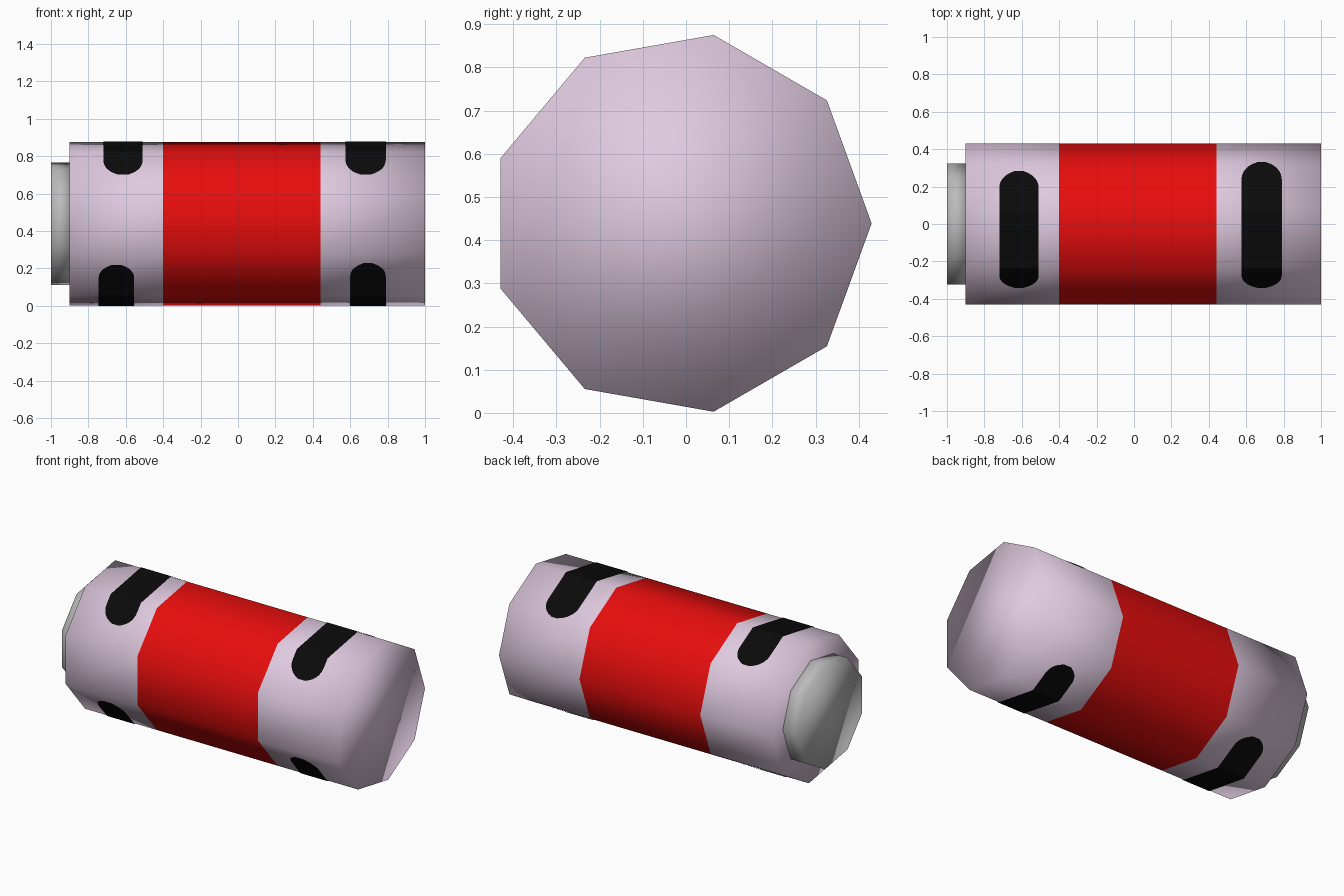
import bpy
import math

if "Cube" in bpy.data.objects:
    bpy.data.objects.remove(bpy.data.objects["Cube"])

CY, CZ, SIDES = -0.013, 0.439, 9
R_BODY, R_CAP = 0.443, 0.333


def material(name, rgb):
    m = bpy.data.materials.new(name)
    m.diffuse_color = (*rgb, 1)
    m.use_nodes = True
    m.node_tree.nodes["Principled BSDF"].inputs["Base Color"].default_value = m.diffuse_color
    return m


LILAC = material("pale_lilac", (0.74, 0.59, 0.74))
RED = material("red", (0.80, 0.004, 0.004))
BLACK = material("black", (0.003, 0.003, 0.003))
GREY = material("grey", (0.50, 0.50, 0.50))


def make(name, verts, faces, mats):
    me = bpy.data.meshes.new(name)
    me.from_pydata(verts, [], faces)
    for m in mats:
        me.materials.append(m)
    for p in me.polygons:
        p.use_smooth = True
    me.update()
    ob = bpy.data.objects.new(name, me)
    bpy.context.collection.objects.link(ob)
    return ob


def prism(name, xs, r, cy, mats):
    """Nine-sided bar along x with a ring of vertices at each x."""
    n = SIDES
    verts = [(x, cy + r * math.cos(math.tau * i / n), CZ + r * math.sin(math.tau * i / n))
             for x in xs for i in range(n)]
    faces = [(k * n + i, (k + 1) * n + i, (k + 1) * n + (i + 1) % n, k * n + (i + 1) % n)
             for k in range(len(xs) - 1) for i in range(n)]
    faces = [f[::-1] for f in faces]
    last = (len(xs) - 1) * n
    faces.append(tuple(range(n - 1, -1, -1)))
    faces.append(tuple(last + i for i in range(n)))
    return make(name, verts, faces, mats)


# main body, with a red band around the middle
body = prism("body", [-0.9, -0.4, 0.44, 1.0], R_BODY, CY, [LILAC, RED])
for p in body.data.polygons:
    if -0.4 < p.center.x < 0.44:
        p.material_index = 1

# small grey end cap
prism("end_cap", [-1.0, -0.89], R_CAP, -0.010, [GREY])


def on_body(a, lift=0.0035):
    """Point of the nine-sided outline at angle a, slightly raised."""
    step = math.tau / SIDES
    mid = (math.floor(a / step) + 0.5) * step
    r = (R_BODY * math.cos(step / 2) + lift) / math.cos(a - mid)
    return CY + r * math.cos(a), CZ + r * math.sin(a)


def patch(name, x0, x1, start, end):
    """Round-ended strip wrapped on the body between two (y, z) points."""
    a0 = math.atan2(start[1] - CZ, start[0] - CY)
    a1 = math.atan2(end[1] - CZ, end[0] - CY)
    step = math.tau / SIDES
    angles = [a0 + (a1 - a0) * i / 60 for i in range(61)]
    angles += [k * step for k in range(-SIDES, SIDES) if a0 < k * step < a1]
    angles.sort()
    cx, hw = (x0 + x1) / 2, (x1 - x0) / 2
    verts = []
    for a in angles:
        d = min(min(a - a0, a1 - a) * R_BODY, hw)
        w = max(hw * math.sqrt(max(0, 1 - ((hw - d) / hw) ** 2)), 0.025)
        y, z = on_body(a)
        verts += [(cx - w, y, z), (cx + w, y, z)]
    faces = [(2 * i, 2 * i + 1, 2 * i + 3, 2 * i + 2) for i in range(len(angles) - 1)]
    make(name, verts, faces, [BLACK])


# black markings over the top and under the bottom
patch("top_marking_left", -0.72, -0.51, (0.28, 0.75), (-0.34, 0.70))
patch("top_marking_right", 0.575, 0.79, (0.327, 0.72), (-0.34, 0.70))
patch("bottom_marking_left", -0.745, -0.555, (-0.375, 0.22), (0.285, 0.13))
patch("bottom_marking_right", 0.60, 0.79, (-0.38, 0.23), (0.25, 0.11))
